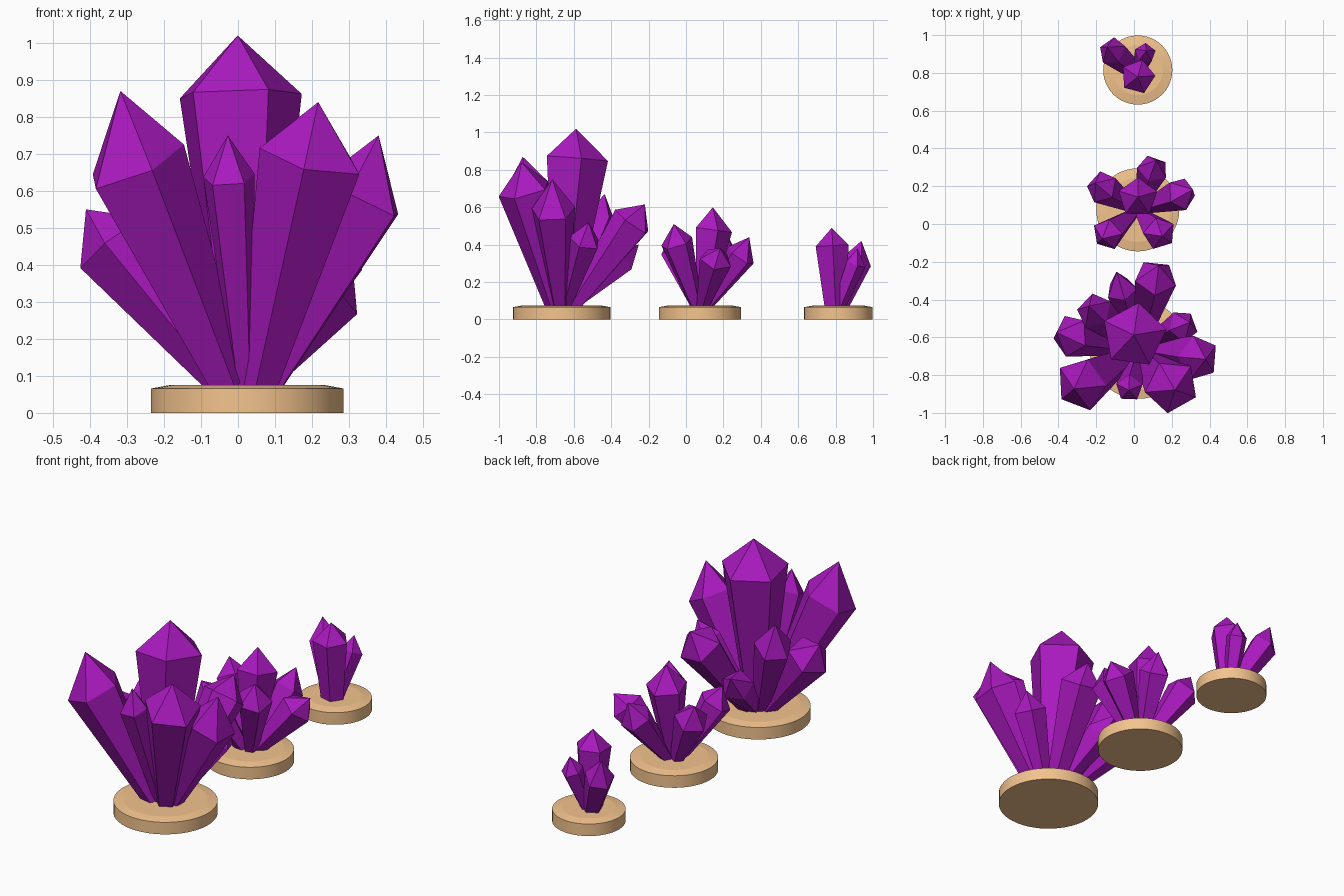
import bpy, bmesh
from math import cos, sin, radians, pi
from mathutils import Vector

if "Cube" in bpy.data.objects:
    bpy.data.objects.remove(bpy.data.objects["Cube"])


def material(name, color):
    m = bpy.data.materials.new(name)
    m.diffuse_color = color
    m.use_nodes = True
    m.node_tree.nodes["Principled BSDF"].inputs["Base Color"].default_value = m.diffuse_color
    return m


PURPLE = material("crystal_purple", (0.40, 0.01, 0.52, 1))
WOOD = material("base_wood", (0.90, 0.55, 0.27, 1))


def finish(bm, name, mat):
    bmesh.ops.recalc_face_normals(bm, faces=bm.faces[:])
    mesh = bpy.data.meshes.new(name)
    bm.to_mesh(mesh)
    bm.free()
    mesh.materials.append(mat)
    ob = bpy.data.objects.new(name, mesh)
    bpy.context.collection.objects.link(ob)
    return ob


# Round stand: a disc with a shallow bevelled top edge
def stand(name, x, y, r):
    bm = bmesh.new()
    n = 48
    rings = [[bm.verts.new((x + q * cos(2 * pi * i / n), y + q * sin(2 * pi * i / n), z))
              for i in range(n)] for q, z in ((r, 0), (r, 0.066), (r - 0.05, 0.075))]
    for a, b in zip(rings, rings[1:]):
        for i in range(n):
            f = bm.faces.new((a[i], a[(i + 1) % n], b[(i + 1) % n], b[i]))
            f.smooth = a is rings[0]
    bm.faces.new(rings[0][::-1])
    bm.faces.new(rings[-1])
    ob = finish(bm, name, WOOD)
    for e in ob.data.edges:
        a, b = (ob.data.vertices[v].co.z for v in e.vertices)
        e.use_edge_sharp = abs(a - b) < 1e-5


# Five-sided crystal: narrow foot, wide shoulder, tip leaning outward with the slope
def crystal(name, centre, shoulder, r, rise, phase, foot_ratio):
    foot = centre.lerp(shoulder, 0.17)
    foot.z = centre.z
    axis = shoulder - foot
    lean = Vector((axis.x, axis.y, 0)) / axis.z
    tip = shoulder + lean * r * lean.length ** 0.7 + Vector((0, 0, rise))
    w = axis.normalized()
    u = (Vector((1, 0, 0)) - w * w.x).normalized()
    v = w.cross(u)
    bm = bmesh.new()
    angles = [radians(phase + 72 * i) for i in range(5)]
    low, high = [[bm.verts.new(c + q * (u * cos(a) + v * sin(a))) for a in angles]
                 for c, q in ((foot, max(0.025, foot_ratio * r)), (shoulder, r))]
    top = bm.verts.new(tip)
    bm.faces.new(low[::-1])
    for i in range(5):
        j = (i + 1) % 5
        bm.faces.new((low[i], low[j], high[j], high[i]))
        bm.faces.new((high[i], high[j], top))
    finish(bm, name, PURPLE)


# Stand x, y, radius, foot ratio; each crystal: shoulder x, y, z, radius, tip rise
CLUSTERS = {
    "large": (0.025, -0.665, 0.26, 0.38, [
        (-0.28, -0.85, 0.67, 0.145, 0.20),
        (0, -0.59, 0.86, 0.175, 0.16),
        (-0.025, -0.87, 0.635, 0.073, 0.115),
        (-0.21, -0.46, 0.53, 0.10, 0.14),
        (0.34, -0.71, 0.58, 0.122, 0.17),
        (-0.335, -0.59, 0.46, 0.115, 0.09),
        (0.20, -0.86, 0.69, 0.147, 0.15),
        (0.115, -0.285, 0.52, 0.115, 0.095),
        (0.26, -0.54, 0.42, 0.088, 0.10),
        (-0.065, -0.35, 0.32, 0.085, 0.08)]),
    "medium": (0.02, 0.075, 0.22, 0.38, [
        (0.25, 0.16, 0.32, 0.09, 0.06),
        (-0.14, -0.055, 0.36, 0.087, 0.09),
        (0.02, 0.14, 0.48, 0.107, 0.12),
        (-0.17, 0.195, 0.37, 0.09, 0.09),
        (0.135, -0.05, 0.41, 0.09, 0.10),
        (0.10, 0.292, 0.34, 0.085, 0.10)]),
    "small": (0.02, 0.80, 0.183, 0.65, [
        (0.02, 0.78, 0.395, 0.093, 0.095),
        (-0.115, 0.915, 0.31, 0.078, 0.11),
        (0.06, 0.905, 0.30, 0.057, 0.08)]),
}

for size, (x, y, radius, ratio, parts) in CLUSTERS.items():
    stand(size + "_stand", x, y + (0.015 if size == "small" else 0), radius)
    for k, (sx, sy, sz, r, rise) in enumerate(parts):
        crystal(f"{size}_crystal_{k + 1}", Vector((x, y, 0.075)),
                Vector((sx, sy, sz)), r, rise, 3 + 7 * k, ratio)
